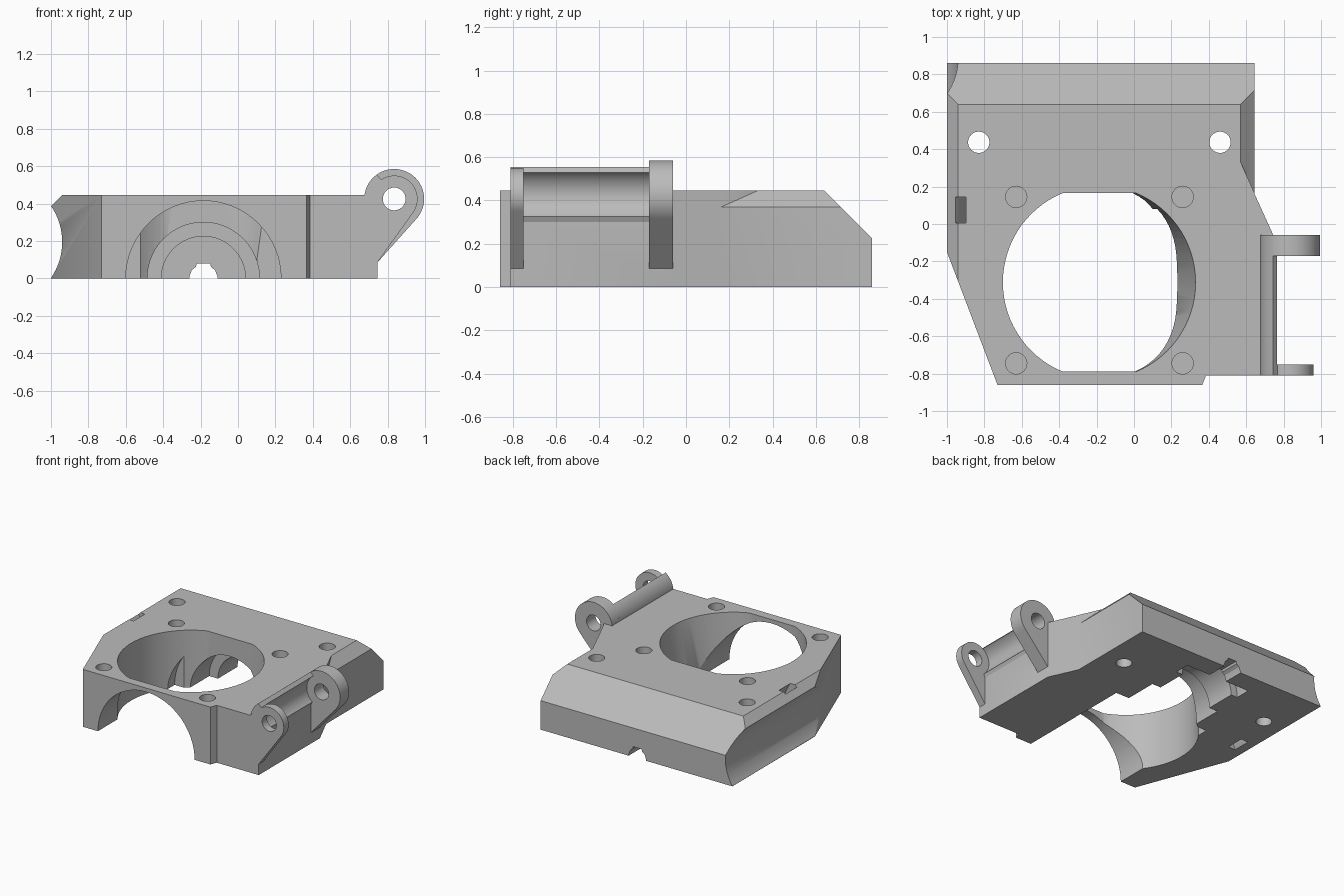
import bpy, bmesh
from math import sin, cos, radians

cube = bpy.data.objects.get("Cube")
if cube:
    bpy.data.objects.remove(cube, do_unlink=True)

grey = bpy.data.materials.new("plain grey")
grey.use_nodes = True
colour = (0.5, 0.5, 0.5, 1)
grey.diffuse_color = colour
grey.node_tree.nodes["Principled BSDF"].inputs["Base Color"].default_value = colour

PLACE = {
    "x": lambda u, v, w: (w, u, v),
    "y": lambda u, v, w: (u, w, v),
    "z": lambda u, v, w: (u, v, w),
}


def loft(name, lower, upper, axis, start, end):
    """Solid between two outlines with the same number of points."""
    bm = bmesh.new()
    a = [bm.verts.new(PLACE[axis](u, v, start)) for u, v in lower]
    b = [bm.verts.new(PLACE[axis](u, v, end)) for u, v in upper]
    n = len(a)
    bm.faces.new(a)
    bm.faces.new(b)
    for i in range(n):
        j = (i + 1) % n
        bm.faces.new((a[i], a[j], b[j], b[i]))
    bmesh.ops.recalc_face_normals(bm, faces=bm.faces)
    mesh = bpy.data.meshes.new(name)
    bm.to_mesh(mesh)
    bm.free()
    mesh.materials.append(grey)
    obj = bpy.data.objects.new(name, mesh)
    bpy.context.collection.objects.link(obj)
    return obj


def prism(name, outline, axis, start, end):
    return loft(name, outline, outline, axis, start, end)


def arc(centre, radius, first=0, last=360, steps=48):
    """Points along an arc; a full circle leaves out the repeated end."""
    count = steps if last - first == 360 else steps + 1
    angles = [radians(first + (last - first) * i / steps) for i in range(count)]
    return [(centre[0] + radius * cos(t), centre[1] + radius * sin(t)) for t in angles]


def cut(target, *cutters):
    for cutter in cutters:
        cutter.hide_render = True
        mod = target.modifiers.new("cut", "BOOLEAN")
        mod.operation = "DIFFERENCE"
        mod.solver = "EXACT"
        mod.object = cutter
        bpy.context.view_layer.objects.active = target
        bpy.ops.object.modifier_apply(modifier=mod.name)
        bpy.data.objects.remove(cutter, do_unlink=True)


TOP = 0.445
PIVOT = (0.835, 0.425)
BORE = (-0.185, 0)

# Main block
body = prism("body", [(-1, 0.86), (0.645, 0.86), (0.645, 0.16), (0.745, -0.06),
                      (0.745, -0.81), (0.385, -0.81), (0.365, -0.86),
                      (-0.73, -0.86), (-1, -0.15)], "z", 0, TOP)

# Sloped back, bevelled left edge and hollowed left side
cut(body,
    prism("back_slope", [(0.54, 0.545), (0.96, 0.125), (0.96, 0.545)], "x", -1.2, 1.2),
    prism("left_bevel", [(-0.84, 0.545), (-1.1, 0.285), (-1.1, 0.545)], "y", -1, 1),
    prism("left_hollow", arc((-1.279, 0.195), 0.339, steps=96), "y", -1, 1))

# Right bevel, stopped by the slanted side wall
bevel = prism("right_bevel", [(0.5, 0.515), (0.8, 0.215), (0.8, 0.515)], "y", 0, 1)
cut(bevel, prism("bevel_stop", [(0.915, -0.44), (0.49, 0.51), (-1, 0.51), (-1, -0.44)],
                 "z", -0.1, 1))
cut(body, bevel)

# Large opening, flat front and back, narrowing to the right towards the bottom
ring = [(x, max(-0.477, min(0.477, y))) for x, y in arc((0, 0), 0.516, steps=80)]


def opening(scale):
    return [(-0.185 + x * (scale if x > 0 else 1), y - 0.312) for x, y in ring]


cut(body, loft("opening", opening(0.79), opening(1.02), "z", -0.05, 0.5))

# Stepped half-round bores running in from the front
for radius, start, end in ((0.415, -1, 0.08), (0.30, -0.2, 0.34),
                           (0.225, 0, 0.7), (0.28, 0.58, 0.7)):
    cut(body, prism("bore", arc(BORE, radius, steps=64), "y", start, end))
half = [(0.075, -0.1), (0.075, 0.01), (0.062, 0.045), (0.04, 0.062), (0.036, 0.08)]
notch = [(BORE[0] + x, z) for x, z in half] + [(BORE[0] - x, z) for x, z in reversed(half)]
cut(body, prism("back_notch", notch, "y", 0.6, 1))

# Screw holes: two through, four blind
for x in (-0.83, 0.46):
    cut(body, prism("through_hole", arc((x, 0.437), 0.057, steps=32), "z", -0.1, 0.6))
for x in (-0.63, 0.26):
    for y in (0.145, -0.745):
        cut(body, prism("blind_hole", arc((x, y), 0.057, steps=32), "z", 0.17, 0.6))

# Curved tie slot beside the hollow
band = arc((-1.279, 0.195), 0.40, -60, 60) + arc((-1.279, 0.195), 0.455, -60, 60)[::-1]
cut(body, prism("tie_slot", band, "y", 0.005, 0.145))

# Rounded bar along the hinge
hinge_bar = prism("hinge_bar", arc(PIVOT, 0.16, 125.6, 180, 16)
                  + [(0.675, 0.3), (0.745, 0.3), (0.79, 0.4), (0.79, 0.503)],
                  "y", -0.81, -0.15)
for part in (body, hinge_bar):
    cut(part, prism("clearance", arc(PIVOT, 0.126), "y", -0.75, -0.17))

# Hinge lugs with pin holes
lugs = []
for name, radius, start, end, low in (("rear_lug", 0.16, -0.17, -0.06, -45),
                                      ("front_lug", 0.125, -0.81, -0.75, -38)):
    outline = arc(PIVOT, radius, low, 180) + [(0.70, 0.3), (0.70, 0.085), (0.745, 0.085)]
    lug = prism(name, outline, "y", start, end)
    cut(lug, prism("pin_hole", arc(PIVOT, 0.061, steps=32), "y", -1, 0.1))
    lugs.append(lug)
cut(hinge_bar, prism("pin_hole", arc(PIVOT, 0.061, steps=32), "y", -1, 0.1))

# Smooth the round walls and keep the edges crisp
for obj in (body, hinge_bar, *lugs):
    bpy.ops.object.select_all(action="DESELECT")
    obj.select_set(True)
    bpy.context.view_layer.objects.active = obj
    bpy.ops.object.shade_smooth_by_angle(angle=radians(25))
